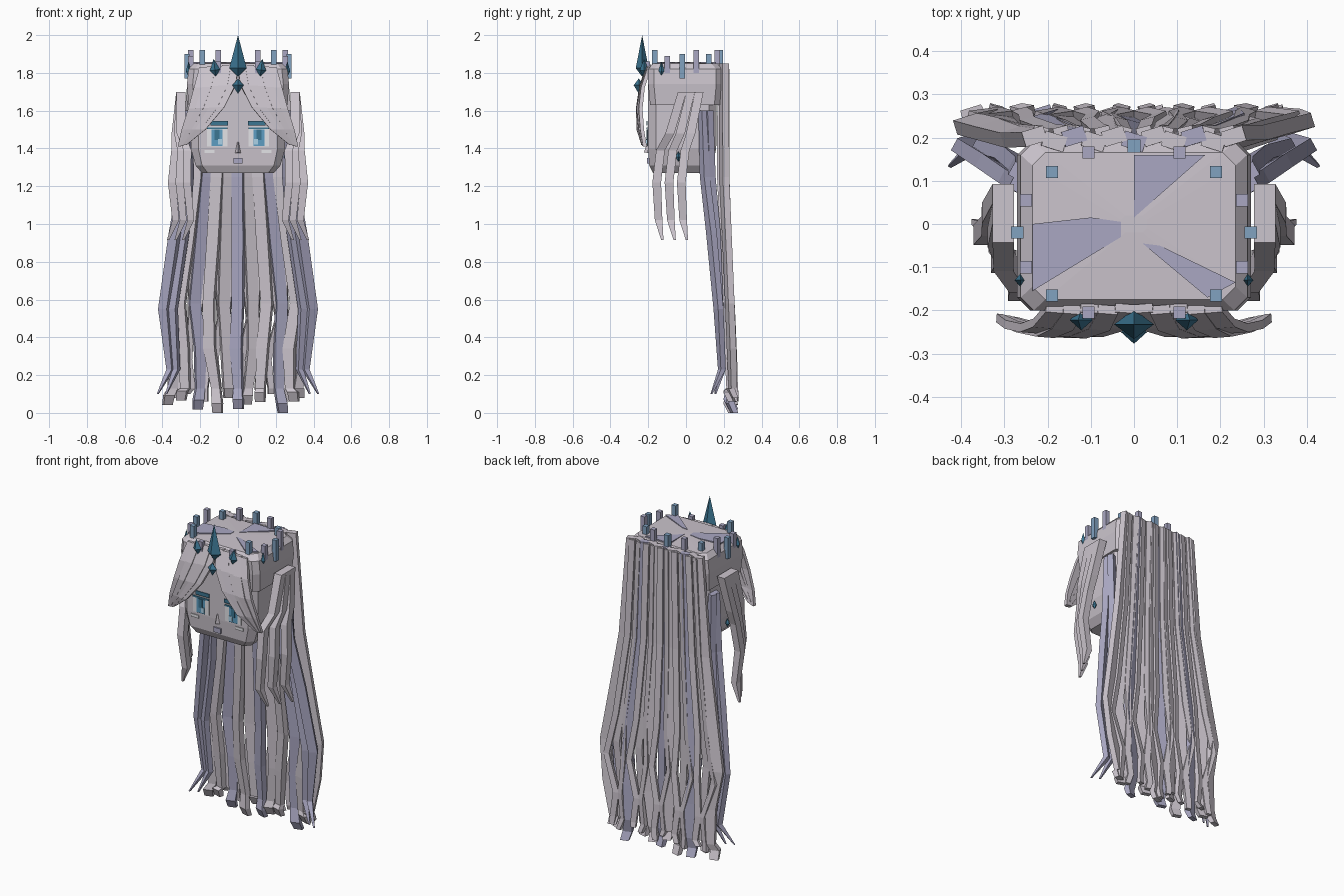
import bpy, bmesh, math, random
from mathutils import Vector, Matrix

if "Cube" in bpy.data.objects:
    bpy.data.objects.remove(bpy.data.objects["Cube"])
random.seed(4)


def material(name, rgb):
    m = bpy.data.materials.new(name)
    m.use_nodes = True
    m.diffuse_color = (*rgb, 1)
    m.node_tree.nodes["Principled BSDF"].inputs["Base Color"].default_value = (*rgb, 1)
    return m


PALE = material("pale silver", (0.60, 0.555, 0.61))
LILAC = material("lilac grey", (0.40, 0.39, 0.54))
STEEL = material("steel blue", (0.22, 0.36, 0.53))
TEAL = material("deep teal", (0.045, 0.18, 0.29))
IRIS = material("eye blue", (0.11, 0.34, 0.54))
GLINT = material("light blue", (0.42, 0.66, 0.82))
WHITE = material("eye white", (0.80, 0.80, 0.83))


def finish(name, bm, mat):
    bmesh.ops.recalc_face_normals(bm, faces=bm.faces)
    me = bpy.data.meshes.new(name)
    bm.to_mesh(me)
    bm.free()
    me.materials.append(mat)
    ob = bpy.data.objects.new(name, me)
    bpy.context.collection.objects.link(ob)
    return ob


def loft(name, rings, mat):
    """Skin a stack of equal-length point rings and cap both ends."""
    bm = bmesh.new()
    vs = [[bm.verts.new(p) for p in r] for r in rings]
    n = len(rings[0])
    for a, b in zip(vs, vs[1:]):
        for i in range(n):
            bm.faces.new((a[i], a[(i + 1) % n], b[(i + 1) % n], b[i]))
    bm.faces.new(vs[0])
    bm.faces.new(vs[-1])
    return finish(name, bm, mat)


def strand(name, path, mat, angle=0.0):
    """Ribbon of hair; path rows are x, y, z, width, thickness."""
    u = Vector((math.cos(angle), math.sin(angle), 0))
    v = Vector((-u.y, u.x, 0))
    rings = []
    for x, y, z, w, t in path:
        c = Vector((x, y, z))
        rings.append([c + u * w * a / 2 + v * t * b / 2
                      for a, b in ((-1, -1), (1, -1), (1, 1), (-1, 1))])
    return loft(name, rings, mat)


def box(name, centre, size, mat):
    bm = bmesh.new()
    bmesh.ops.create_cube(bm, size=1, matrix=Matrix.Translation(centre) @ Matrix.Diagonal((*size, 1)))
    return finish(name, bm, mat)


def gem(name, centre, rx, ry, down, up, mat, tilt=0.0):
    """Four-sided crystal pointed at both ends."""
    bm = bmesh.new()
    ring = [bm.verts.new(p) for p in ((rx, 0, 0), (0, ry, 0), (-rx, 0, 0), (0, -ry, 0))]
    tips = bm.verts.new((0, 0, up)), bm.verts.new((0, 0, -down))
    for t in tips:
        for i in range(4):
            bm.faces.new((ring[i], ring[(i + 1) % 4], t))
    bm.transform(Matrix.Translation(centre) @ Matrix.Rotation(tilt, 4, 'Y'))
    return finish(name, bm, mat)


def octagon(hx, y0, y1, z, c):
    return [(hx - c, y0, z), (hx, y0 + c, z), (hx, y1 - c, z), (hx - c, y1, z),
            (-hx + c, y1, z), (-hx, y1 - c, z), (-hx, y0 + c, z), (-hx + c, y0, z)]


# Head with a tapered jaw
loft("head", [octagon(0.19, -0.175, 0.11, 1.27, 0.03), octagon(0.225, -0.195, 0.14, 1.31, 0.035),
              octagon(0.25, -0.2, 0.16, 1.40, 0.04), octagon(0.25, -0.2, 0.165, 1.82, 0.04)], PALE)

# Hair cap over the skull, with a slightly raised top
loft("hair_cap", [octagon(0.262, -0.19, 0.18, 1.63, 0.03), octagon(0.27, -0.2, 0.19, 1.74, 0.03),
                  octagon(0.262, -0.2, 0.19, 1.82, 0.03), octagon(0.235, -0.175, 0.165, 1.85, 0.03),
                  octagon(0.03, -0.02, 0.02, 1.856, 0.01)], PALE)

# Lilac streaks on the crown of the head
for i, tri in enumerate([((0, 0.015), (0.165, 0.16), (0, 0.16)),
                         ((-0.235, -0.155), (-0.03, -0.03), (-0.03, 0.005), (-0.1, 0.015), (-0.235, 0)),
                         ((0.02, -0.045), (0.06, -0.05), (0.235, -0.135), (0.17, -0.17))]):
    loft(f"crown_streak_{i}", [[(x, y, z) for x, y in tri] for z in (1.851, 1.858)], LILAC)

# Back hair: fanned ribbons that spread, draw in and kick out at the tips
for i in range(-5, 6):
    k = 1 if i % 2 else -1
    end = 0.015 + 0.02 * abs(i % 3) + random.uniform(0, 0.03) if i not in (-2, 3) else 0.0
    off = random.uniform(-0.02, 0.02)
    d = 0.006 * k
    strand(f"back_strand_{i + 6}", [
        (0.046 * i, 0.197 + d, 1.85, 0.052, 0.036),
        (0.055 * i, 0.197 + d, 1.25, 0.062, 0.036),
        (0.066 * i, 0.212 + d, 0.90, 0.064, 0.034),
        (0.077 * i, 0.226 + d, 0.58, 0.060, 0.034),
        (0.070 * i + 0.010 * k, 0.235 + d, 0.34, 0.062, 0.034),
        (0.066 * i + off, 0.242 + d, 0.13, 0.048, 0.032),
        (0.068 * i + 1.6 * off, 0.228 + d, end + 0.05, 0.055, 0.034),
        (0.069 * i + 1.8 * off, 0.250 + d, end, 0.050, 0.028)],
        LILAC if i in (-3, 0, 3) else PALE, 0.3 * k)

# Second layer of thinner ribbons behind
for i in range(-5, 5):
    c = i + 0.5
    k = 1 if i % 2 else -1
    strand(f"rear_strand_{i + 6}", [
        (0.048 * c, 0.212, 1.845, 0.035, 0.026), (0.055 * c, 0.213, 1.25, 0.036, 0.026),
        (0.070 * c, 0.232, 0.75, 0.034, 0.026), (0.077 * c - 0.022 * k, 0.245, 0.50, 0.034, 0.026),
        (0.070 * c + 0.018 * k, 0.254, 0.28, 0.036, 0.026), (0.07 * c, 0.258, 0.13, 0.034, 0.026),
        (0.074 * c + 0.012 * k, 0.265, 0.06 + 0.02 * (i % 3), 0.030, 0.022)], PALE, -0.25 * k)

for s, side in ((1, "left"), (-1, "right")):
    # Long lilac locks behind each ear
    for j in range(2):
        o = -0.045 * j
        strand(f"{side}_long_lock_{j + 1}", [
            (s * 0.265, 0.09 + 0.03 * j, 1.60, 0.04, 0.035),
            (s * (0.285 + o / 2), 0.10 + 0.03 * j, 1.25, 0.048, 0.035),
            (s * (0.335 + o), 0.135 + 0.02 * j, 0.95, 0.055, 0.035),
            (s * (0.393 + o), 0.172, 0.55, 0.052, 0.032),
            (s * (0.358 + o * 0.7), 0.19, 0.23, 0.032, 0.03),
            (s * (0.425 + o), 0.135 + 0.02 * j, 0.10, 0.008, 0.008)], LILAC, s * 0.5)

    # Three bent locks hanging beside the face
    for j in range(3):
        q, r = 0.04 * j, 0.065 * j
        strand(f"{side}_side_lock_{j + 1}", [
            (s * 0.302, -0.02 + 0.045 * j, 1.70, 0.045, 0.05),
            (s * (0.302 + q / 3), -0.085 + 0.055 * j, 1.48, 0.048, 0.046),
            (s * (0.268 + q * 0.8), -0.135 + r, 1.39, 0.046, 0.042),
            (s * (0.270 + q), -0.155 + r, 1.22, 0.046, 0.042),
            (s * (0.250 + q), -0.145 + r, 1.02, 0.040, 0.036),
            (s * (0.290 + q), -0.125 + r, 0.915, 0.012, 0.012)], PALE, s * math.pi / 2)

    # Swept fringe, split into overlapping ribbons from parting to temple
    inner = [(0.0, 1.845), (0.015, 1.74), (0.075, 1.62), (0.175, 1.50), (0.275, 1.42)]
    outer = [(0.20, 1.83), (0.23, 1.72), (0.26, 1.61), (0.295, 1.50), (0.315, 1.41)]
    depth = (-0.195, -0.232, -0.250, -0.250, -0.240)
    for j in range(5):
        t = (j + 0.5) / 5
        path = []
        for (ax, az), (bx, bz), y in zip(inner, outer, depth):
            x = ax + (bx - ax) * t
            path.append((s * x, y + max(0, x - 0.2) * 0.2 - 0.003 * (j % 2), az + (bz - az) * t,
                         (bx - ax) / 5 + 0.006, 0.02))
        strand(f"{side}_fringe_{j + 1}", path, PALE, s * 0.08)

    # Eyes, brows and cheeks as thin plates
    def plate(part, x0, x1, z0, z1, layer, mat):
        box(f"{side}_{part}", (s * (x0 + x1) / 2, -0.201 - 0.002 * layer, (z0 + z1) / 2),
            (x1 - x0, 0.004, z1 - z0), mat)
    plate("eye_white", 0.055, 0.165, 1.41, 1.515, 1, WHITE)
    plate("iris", 0.082, 0.140, 1.412, 1.50, 2, IRIS)
    plate("pupil", 0.098, 0.124, 1.445, 1.50, 3, TEAL)
    plate("eye_glint", 0.084, 0.106, 1.42, 1.45, 4, GLINT)
    plate("eyelid", 0.055, 0.165, 1.502, 1.512, 3, TEAL)
    plate("brow", 0.052, 0.145, 1.522, 1.545, 3, TEAL)
    plate("cheek", 0.125, 0.178, 1.375, 1.393, 1, WHITE)

    # Small crystals beside the centre spike, at the temples and on the ears
    gem(f"{side}_crown_crystal", (s * 0.122, -0.222, 1.815), 0.027, 0.024, 0.035, 0.06, TEAL, s * 0.12)
    gem(f"{side}_temple_crystal", (s * 0.262, -0.13, 1.81), 0.014, 0.016, 0.03, 0.05, TEAL)
    gem(f"{side}_earring", (s * 0.255, -0.04, 1.355), 0.014, 0.016, 0.025, 0.03, TEAL)

    # Crown pegs
    pegs = [(0.19, 0.12, 1.83, 1.90, STEEL), (0.105, 0.165, 1.83, 1.92, LILAC),
            (0.25, 0.055, 1.79, 1.92, LILAC), (0.27, -0.02, 1.77, 1.90, STEEL),
            (0.25, -0.10, 1.79, 1.89, LILAC), (0.19, -0.165, 1.83, 1.92, STEEL),
            (0.105, -0.205, 1.80, 1.86, LILAC)]
    for j, (x, y, z0, z1, m) in enumerate(pegs):
        box(f"{side}_crown_peg_{j + 1}", (s * x, y, (z0 + z1) / 2), (0.028, 0.028, z1 - z0), m)

box("rear_crown_peg", (0, 0.18, 1.86), (0.03, 0.03, 0.12), STEEL)

# Centre spike and brow jewel
gem("centre_spike", (0, -0.232, 1.825), 0.046, 0.034, 0.045, 0.175, TEAL)
gem("brow_jewel", (0, -0.25, 1.735), 0.03, 0.027, 0.045, 0.035, TEAL)

# Nose wedge and mouth
loft("nose", [[(-0.016, -0.198, 1.375), (0.016, -0.198, 1.375), (0, -0.222, 1.38)],
              [(-0.005, -0.198, 1.435), (0.005, -0.198, 1.435), (0, -0.204, 1.435)]], PALE)
box("mouth", (0, -0.201, 1.335), (0.05, 0.009, 0.03), LILAC)
